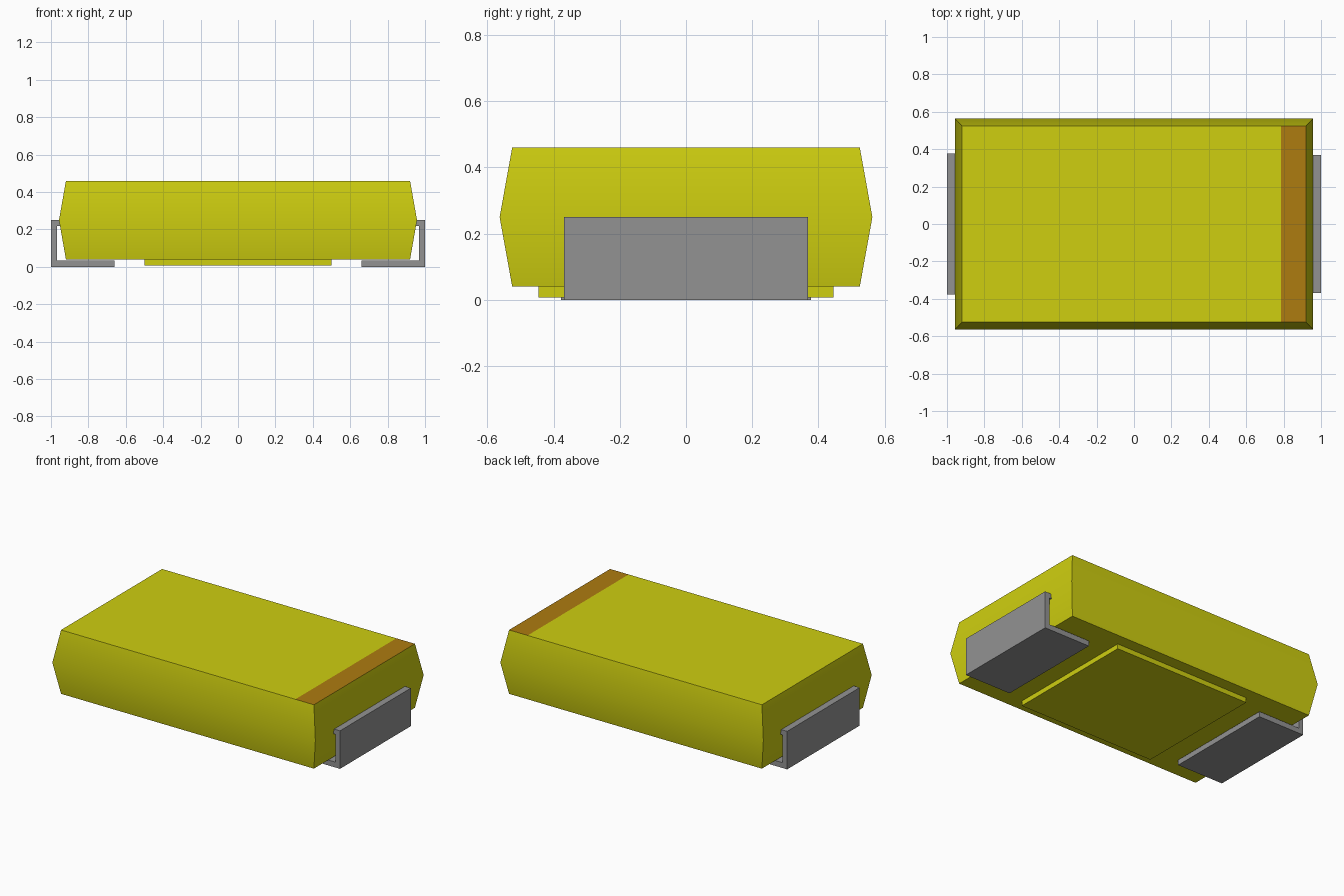
import bpy, bmesh, math

cube = bpy.data.objects.get("Cube")
if cube:
    bpy.data.objects.remove(cube, do_unlink=True)


def material(name, rgb):
    m = bpy.data.materials.new(name)
    m.use_nodes = True
    m.diffuse_color = (*rgb, 1)
    m.node_tree.nodes["Principled BSDF"].inputs["Base Color"].default_value = (*rgb, 1)
    return m


YELLOW = material("yellow_resin", (0.62, 0.62, 0.005))
BROWN = material("brown_stripe", (0.42, 0.20, 0.005))
GREY = material("grey_metal", (0.29, 0.29, 0.29))


def finish(name, bm, *mats):
    bmesh.ops.recalc_face_normals(bm, faces=bm.faces)
    mesh = bpy.data.meshes.new(name)
    bm.to_mesh(mesh)
    bm.free()
    obj = bpy.data.objects.new(name, mesh)
    bpy.context.collection.objects.link(obj)
    for m in mats:
        mesh.materials.append(m)
    return obj


# Body: three stacked rectangles, widest at the waist
STRIPE_X = 0.785
bm = bmesh.new()
rings = []
for hx, hy, z in [(0.92, 0.525, 0.04), (0.957, 0.563, 0.25), (0.92, 0.525, 0.46)]:
    rings.append([bm.verts.new((sx * hx, sy * hy, z))
                  for sx, sy in [(-1, -1), (1, -1), (1, 1), (-1, 1)]])
for low, high in zip(rings, rings[1:]):
    for i in range(4):
        j = (i + 1) % 4
        bm.faces.new((low[i], low[j], high[j], high[i]))
bm.faces.new(rings[0][::-1])
top = bm.faces.new(rings[-1])

# Polarity stripe: cut across the top face only
bmesh.ops.bisect_plane(bm, geom=[top, *top.edges, *top.verts],
                       plane_co=(STRIPE_X, 0, 0), plane_no=(1, 0, 0))
for f in bm.faces:
    c = f.calc_center_median()
    if c.z > 0.45 and c.x > STRIPE_X:
        f.material_index = 1
body = finish("body", bm, YELLOW, BROWN)
bpy.ops.object.select_all(action="DESELECT")
body.select_set(True)
bpy.context.view_layer.objects.active = body
bpy.ops.object.shade_smooth_by_angle(angle=math.radians(35))

# Raised pad under the body
bm = bmesh.new()
bmesh.ops.create_cube(bm, size=1)
for v in bm.verts:
    v.co = (v.co.x * 1.0, v.co.y * 0.89, 0.0075 if v.co.z < 0 else 0.042)
finish("underside_pad", bm, YELLOW)


# Folded metal terminals: foot, upright and a short lip into the body
PROFILE = [(0.66, 0), (1, 0), (1, 0.25), (0.94, 0.25), (0.94, 0.218),
           (0.968, 0.218), (0.968, 0.035), (0.66, 0.035)]


def terminal(name, side, half_width):
    bm = bmesh.new()
    face = bm.faces.new([bm.verts.new((side * x, -half_width, z)) for x, z in PROFILE])
    ext = bmesh.ops.extrude_face_region(bm, geom=[face])
    verts = [g for g in ext["geom"] if isinstance(g, bmesh.types.BMVert)]
    bmesh.ops.translate(bm, verts=verts, vec=(0, 2 * half_width, 0))
    finish(name, bm, GREY)


terminal("left_terminal", 1, 0.368)
terminal("right_terminal", -1, 0.377)
